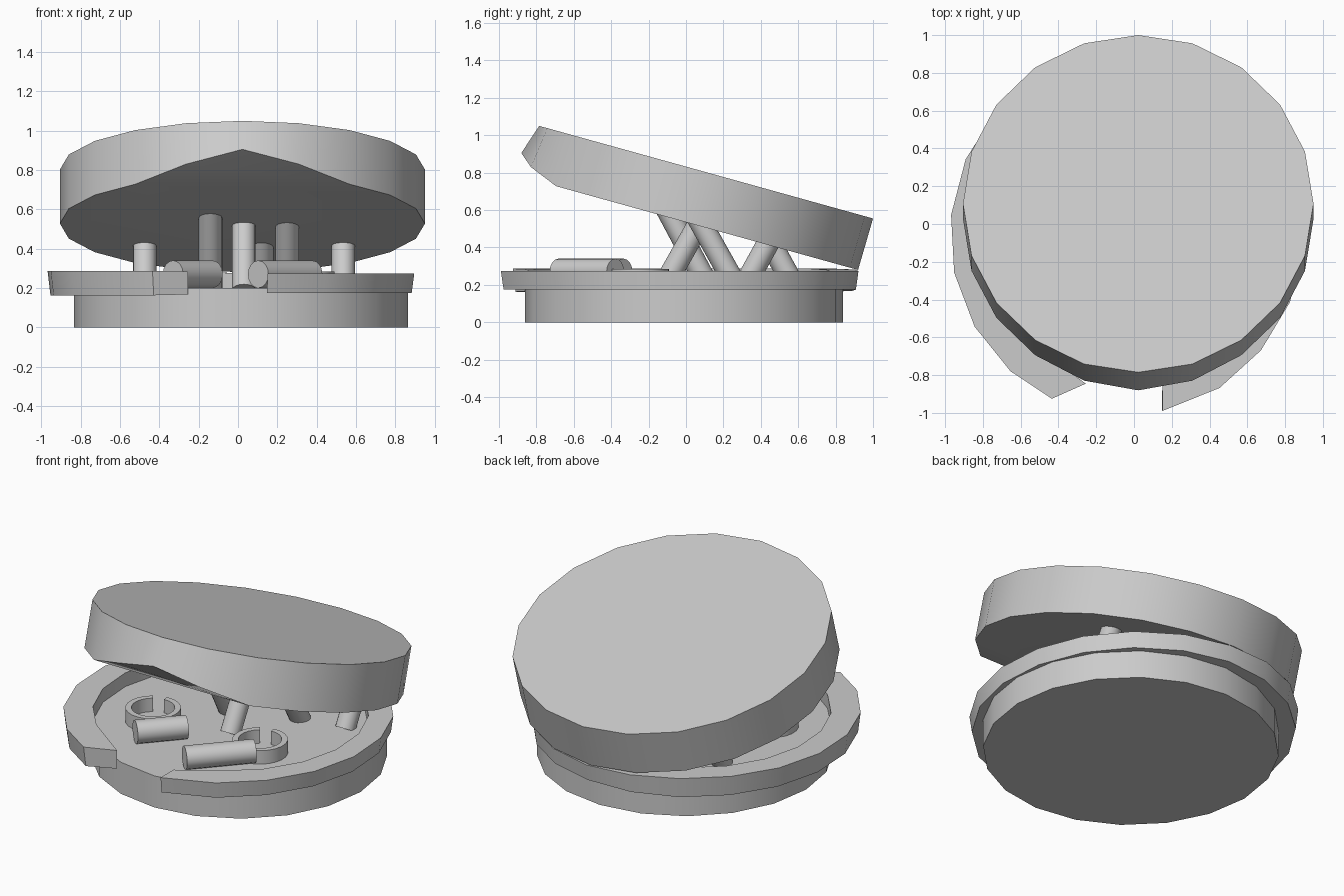
import bpy, bmesh
from math import sin, cos, radians, pi
from mathutils import Vector

if "Cube" in bpy.data.objects:
    bpy.data.objects.remove(bpy.data.objects["Cube"])


def make(name, verts, faces):
    me = bpy.data.meshes.new(name)
    me.from_pydata([tuple(v) for v in verts], [], faces)
    bm = bmesh.new()
    bm.from_mesh(me)
    bmesh.ops.recalc_face_normals(bm, faces=bm.faces)
    bm.to_mesh(me)
    bm.free()
    ob = bpy.data.objects.new(name, me)
    bpy.context.collection.objects.link(ob)
    bpy.ops.object.select_all(action='DESELECT')
    ob.select_set(True)
    bpy.context.view_layer.objects.active = ob
    bpy.ops.object.shade_smooth_by_angle(angle=radians(30))
    return ob


def rod(name, a, b, r, n=16):
    """Cylinder from a to b."""
    a, b = Vector(a), Vector(b)
    q = (b - a).to_track_quat('Z', 'Y')
    ring = [q @ Vector((r * cos(2 * pi * k / n), r * sin(2 * pi * k / n), 0)) for k in range(n)]
    verts = [a + v for v in ring] + [b + v for v in ring]
    faces = [(k, (k + 1) % n, n + (k + 1) % n, n + k) for k in range(n)]
    faces += [tuple(range(n)), tuple(range(n, 2 * n))]
    return make(name, verts, faces)


def open_band(name, outer, inner, z0, z1, taper=1.0):
    """Gapped ring from matching outer and inner paths."""
    n = len(outer)
    verts = []
    for (ox, oy), (ix, iy) in zip(outer, inner):
        verts += [(ox * taper, oy * taper, z0), (ox, oy, z1), (ix, iy, z1), (ix, iy, z0)]
    faces = []
    for k in range(n - 1):
        for j in range(4):
            i = (j + 1) % 4
            faces.append((4 * k + j, 4 * k + i, 4 * k + 4 + i, 4 * k + 4 + j))
    faces += [(0, 1, 2, 3), tuple(range(4 * n - 4, 4 * n))]
    return make(name, verts, faces)


# base drum
rod("base", (0.015, -0.01, 0), (0.015, -0.01, 0.2), 0.85, 20)

# gapped rim around the base, slightly bulged at the front left
outer, inner = [], []
for k in range(19):
    a = radians(283 + 18 * k)
    f = 1 + 0.022 * max(0, cos(a - radians(230)))
    outer.append((-0.03 + 0.93 * f * cos(a), -0.037 + 0.963 * f * sin(a)))
    inner.append((-0.03 + 0.79 * cos(a), -0.03 + 0.80 * sin(a)))
outer[0], inner[0] = (0.15, -0.99), (0.15, -0.86)
outer[-1], inner[-1] = (-0.435, -0.925), (-0.255, -0.845)
rim = open_band("rim", outer, inner, 0.175, 0.275, 0.985)
for v in rim.data.vertices:
    if v.co.x < 0:  # left side is a little thicker
        s = min(1, -v.co.x / 0.4) * 0.012
        v.co.z += s if v.co.z > 0.2 else -s

# tilted lid with its lower front edge raised
N = 20
top, bottom = [], []
for k in range(N):
    a = 2 * pi * k / N            # k = 0 is the front
    x = 0.0225 + 0.928 * sin(a)
    y = 0.1075 - 0.8925 * cos(a)
    z = 0.8025 + 0.2475 * cos(a)
    lift = {0: 0.13, 1: 0.067, N - 1: 0.067}.get(k, 0)
    top.append((x, y, z))
    bottom.append((x, y - 0.08 - 0.12 * lift, z - 0.275 + lift))
faces = [(k, (k + 1) % N, N + (k + 1) % N, N + k) for k in range(N)]
faces += [tuple(range(N)),
          tuple(N + k for k in range(2, N - 1)),
          tuple(N + k for k in (N - 2, N - 1, 0, 1, 2))]
make("lid", top + bottom, faces)

# leaning struts: x, y at the floor, y at the top, top z
for i, (x, y0, y1, z1) in enumerate([
        (0.03, -0.12, 0.11, 0.60), (0.25, 0.27, 0.04, 0.60),
        (-0.14, 0.12, -0.11, 0.62), (0.535, 0.31, 0.47, 0.48),
        (-0.475, 0.31, 0.47, 0.48), (0.12, 0.58, 0.41, 0.50)]):
    rod(f"strut_{i + 1}", (x, y0, 0.19), (x, y1, z1), 0.06)

# loose rods lying on the floor
d = Vector((cos(radians(48)), sin(radians(48)), 0))
for name, c, length in (("left_rod", (-0.23, -0.445, 0.27), 0.30),
                        ("right_rod", (0.24, -0.53, 0.27), 0.41)):
    c = Vector(c)
    rod(name, c - d * length / 2, c + d * length / 2, 0.07)

# small open rings behind the rods
for name, cx in (("left_loop", -0.42), ("right_loop", 0.33)):
    angs = [radians(125 + 330 * k / 20) for k in range(21)]
    paths = [[(cx + r * cos(a), -0.25 + r * sin(a)) for a in angs] for r in (0.16, 0.125)]
    open_band(name, paths[0], paths[1], 0.2, 0.285)
